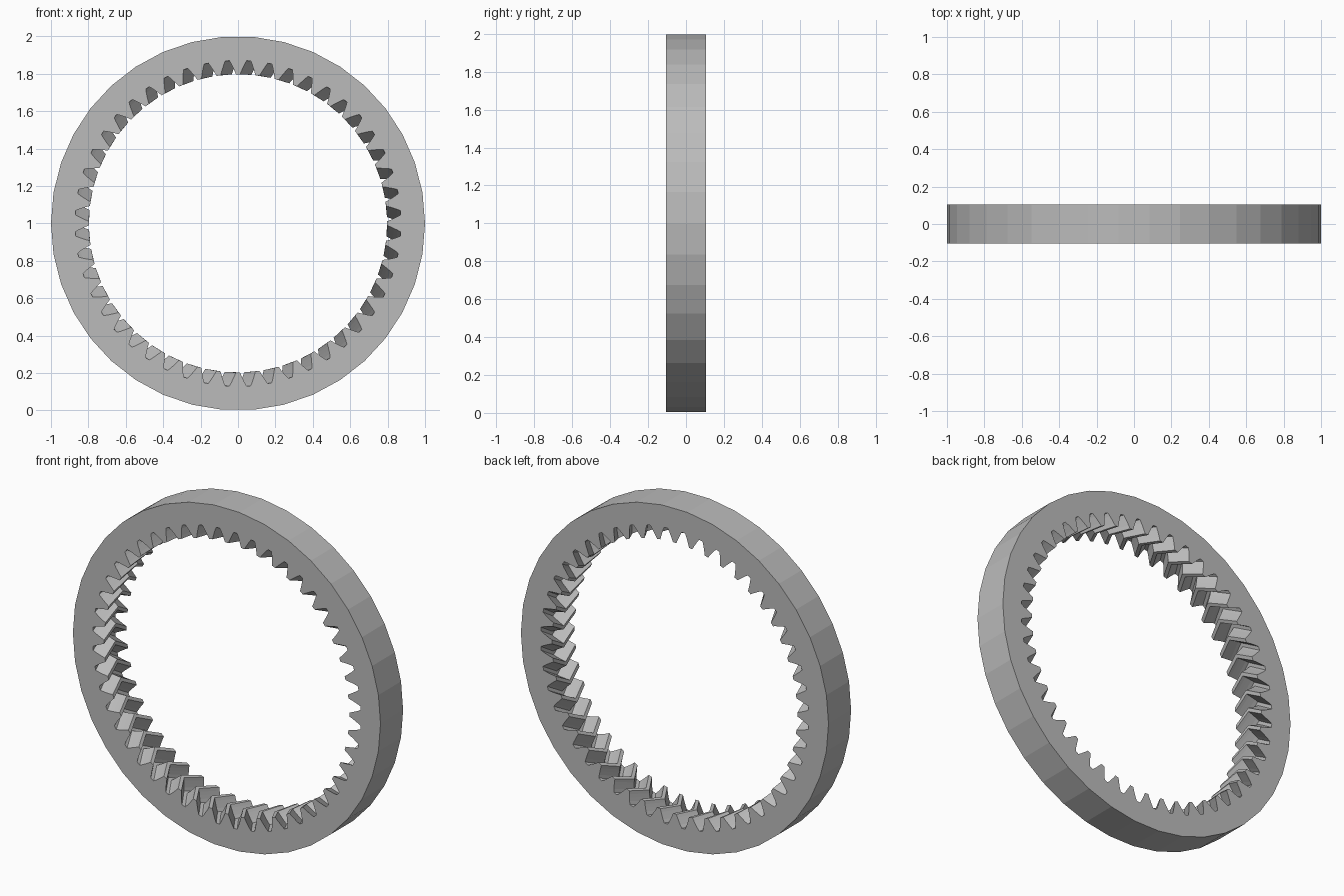
import bpy
import bmesh
from math import cos, sin, pi

TEETH = 48
OUTER_SIDES = 38
HALF_DEPTH = 0.105
TWIST = 0.075  # rotation of the middle of the herringbone, in radians

# Half of one tooth space: (radius, half width), from tooth tip to root
SPACE = [(0.797, 0.041), (0.815, 0.035), (0.833, 0.028), (0.853, 0.020), (0.871, 0.011)]

cube = bpy.data.objects.get("Cube")
if cube:
    bpy.data.objects.remove(cube, do_unlink=True)

steel = bpy.data.materials.new("grey_metal")
steel.use_nodes = True
colour = (0.5, 0.5, 0.5, 1)
steel.diffuse_color = colour
steel.node_tree.nodes["Principled BSDF"].inputs["Base Color"].default_value = colour

bm = bmesh.new()


def ring(polar, y, turn=0):
    """Closed loop of vertices standing upright at depth y."""
    return [bm.verts.new((r * cos(a + turn), y, 1 + r * sin(a + turn))) for r, a in polar]


def skin(first, second):
    """Quad wall between two matching loops."""
    n = len(first)
    for i in range(n):
        j = (i + 1) % n
        bm.faces.new((first[i], first[j], second[j], second[i]))


def cap(*loops):
    """Flat face between the rim and the tooth outline."""
    edges = [bm.edges.get((v, loop[i - 1])) for loop in loops for i, v in enumerate(loop)]
    bmesh.ops.triangle_fill(bm, edges=edges, use_beauty=True)


# Rim and internal tooth outlines in polar form
rim = [(1.0, 2 * pi * i / OUTER_SIDES) for i in range(OUTER_SIDES)]
outline = []
for i in range(TEETH):
    centre = 2 * pi * (i + 0.5) / TEETH
    outline += [(r, centre - w / r) for r, w in SPACE]
    outline += [(r, centre + w / r) for r, w in reversed(SPACE)]

# Outer wall and herringbone tooth walls
rim_front, rim_back = ring(rim, -HALF_DEPTH), ring(rim, HALF_DEPTH)
teeth_front = ring(outline, -HALF_DEPTH)
teeth_middle = ring(outline, 0, -TWIST)
teeth_back = ring(outline, HALF_DEPTH)
skin(rim_front, rim_back)
skin(teeth_front, teeth_middle)
skin(teeth_middle, teeth_back)

# Front and back faces
cap(rim_front, teeth_front)
cap(rim_back, teeth_back)
bmesh.ops.recalc_face_normals(bm, faces=bm.faces)

mesh = bpy.data.meshes.new("ring_gear")
bm.to_mesh(mesh)
bm.free()
mesh.materials.append(steel)
gear = bpy.data.objects.new("ring_gear", mesh)
bpy.context.collection.objects.link(gear)
